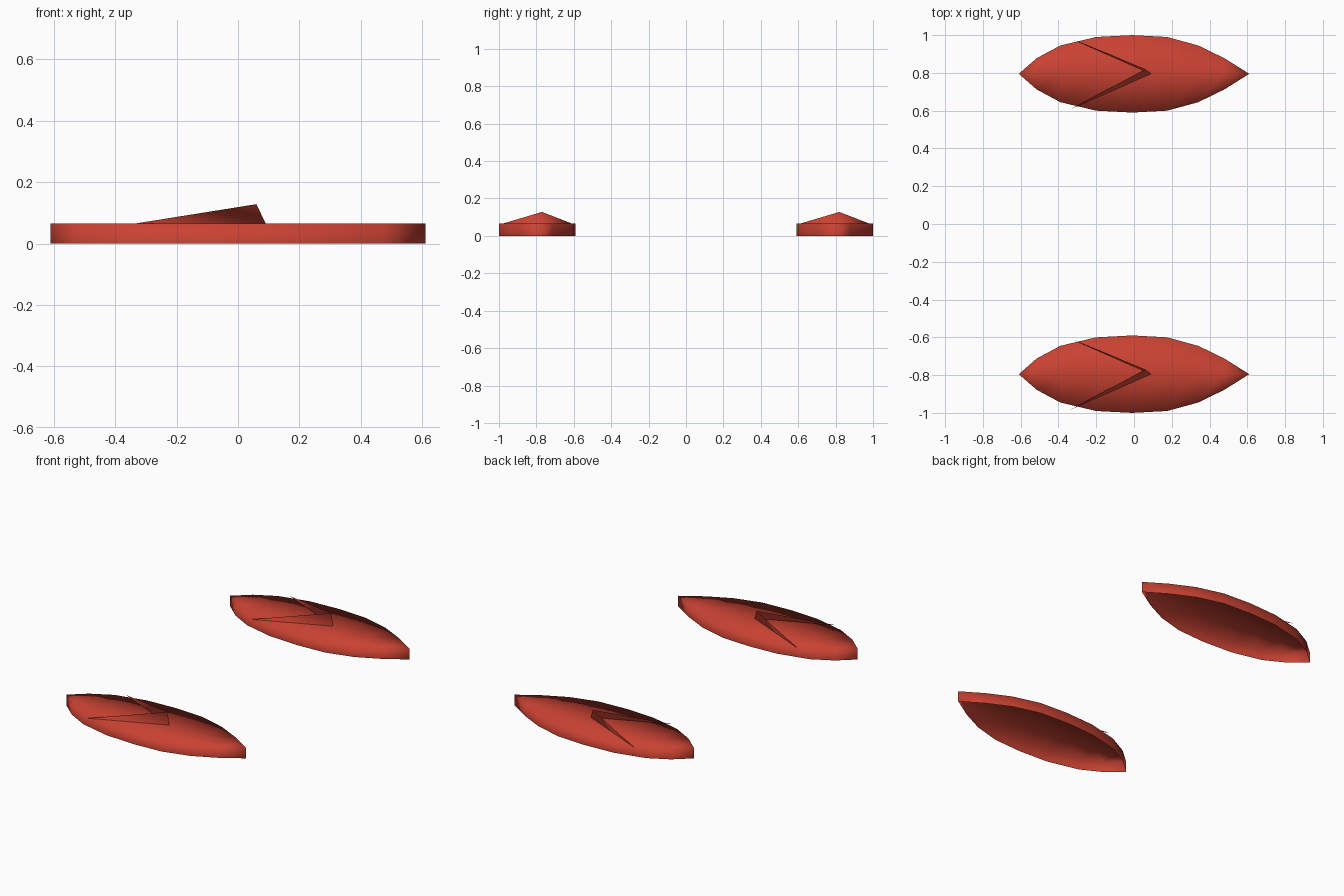
import bpy

if "Cube" in bpy.data.objects:
    bpy.data.objects.remove(bpy.data.objects["Cube"])

# One flat colour for everything
red = bpy.data.materials.new("brick red")
red.diffuse_color = (0.58, 0.054, 0.032, 1)
red.use_nodes = True
red.node_tree.nodes["Principled BSDF"].inputs["Base Color"].default_value = red.diffuse_color

HEIGHT = 0.065
# Half outline of the leaf-shaped pad: x, half width
OUTLINE = [(-0.61, 0), (-0.515, 0.083), (-0.39, 0.15), (-0.2, 0.195), (-0.01, 0.205),
           (0.175, 0.195), (0.34, 0.15), (0.478, 0.083), (0.61, 0)]


def add_mesh(name, verts, faces, y):
    mesh = bpy.data.meshes.new(name)
    mesh.from_pydata(verts, [], faces)
    mesh.materials.append(red)
    for p in mesh.polygons:
        p.use_smooth = True
    obj = bpy.data.objects.new(name, mesh)
    obj.location.y = y
    bpy.context.collection.objects.link(obj)


def pad(name, y):
    # Shell with a flat top and a side wall, open underneath
    n = 2 * len(OUTLINE) - 2
    last = len(OUTLINE) - 1
    ring = [(x, -w) for x, w in OUTLINE] + [(x, w) for x, w in OUTLINE[-2:0:-1]]
    verts = [(x, v, z) for z in (0, HEIGHT) for x, v in ring]
    faces = [(i, (i + 1) % n, n + (i + 1) % n, n + i) for i in range(n)]
    # Top in strips either side of a centre line
    mid = {0: n, last: n + last}
    for i in range(1, last):
        mid[i] = len(verts)
        verts.append((OUTLINE[i][0], 0, HEIGHT))
    for i in range(last):
        near = [n + i, n + i + 1, mid[i + 1], mid[i]]
        far = [mid[i], mid[i + 1], n + (n - i - 1) % n, n + (n - i) % n]
        for face in (near, far):
            faces.append(list(dict.fromkeys(face)))
    add_mesh(name, verts, faces, y)


def ridge(name, y):
    # Two thin upright fins meeting in an arrow point
    verts = [(0.09, 0, HEIGHT), (0.06, 0.025, 0.128),
             (-0.335, 0.187, HEIGHT), (-0.335, -0.187, HEIGHT)]
    add_mesh(name, verts, [(0, 2, 1), (0, 1, 3)], y)


for side, y in (("front", -0.795), ("back", 0.795)):
    pad(side + "_pad", y)
    ridge(side + "_arrow_ridge", y)
